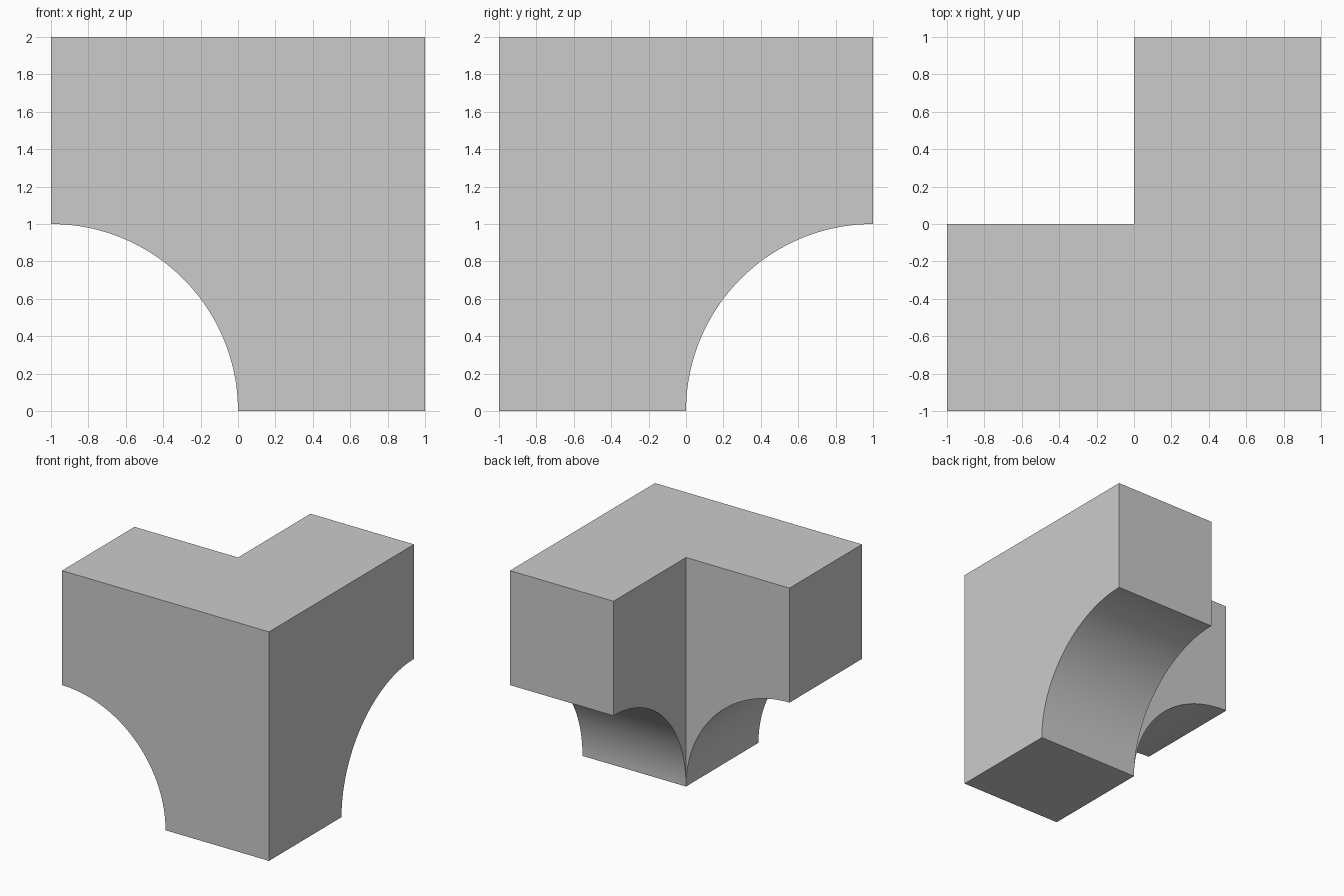
import bpy
import bmesh
from math import sin, cos, pi, radians
from mathutils import Vector

if "Cube" in bpy.data.objects:
    bpy.data.objects.remove(bpy.data.objects["Cube"])

ARC_STEPS = 48


def add_prism(bm, profile, sweep, place, open_sides):
    """Sweep a profile into a prism, leaving out the listed side faces."""
    a = [bm.verts.new(place(Vector(p))) for p in profile]
    b = [bm.verts.new(place(Vector(p) + Vector(sweep))) for p in profile]
    bm.faces.new(a)
    bm.faces.new(b)
    n = len(a)
    for i in range(n):
        if i not in open_sides:
            j = (i + 1) % n
            bm.faces.new((a[i], a[j], b[j], b[i]))


bm = bmesh.new()

# Corner pier, open where the two arms join it (left and back)
pier = [(0, -1, 0), (1, -1, 0), (1, 0, 0), (0, 0, 0)]
add_prism(bm, pier, (0, 0, 2), lambda v: v, {2, 3})

# Arm with a quarter-circle underside, open at the pier
arc = [(-1 + sin(t), -1, cos(t))
       for t in (i * pi / 2 / ARC_STEPS for i in range(ARC_STEPS + 1))]
arm = arc + [(0, -1, 2), (-1, -1, 2)]
join = {ARC_STEPS}

# Left arm, and its mirror across the diagonal as the back arm
add_prism(bm, arm, (0, 1, 0), lambda v: v, join)
add_prism(bm, arm, (0, 1, 0), lambda v: Vector((-v.y, -v.x, v.z)), join)

# Weld into one closed solid and merge the flat faces
bmesh.ops.remove_doubles(bm, verts=bm.verts, dist=1e-5)
bmesh.ops.dissolve_limit(bm, angle_limit=radians(0.2),
                         verts=bm.verts, edges=bm.edges)
bmesh.ops.recalc_face_normals(bm, faces=bm.faces)

mesh = bpy.data.meshes.new("arched_corner_block")
bm.to_mesh(mesh)
bm.free()
block = bpy.data.objects.new("arched_corner_block", mesh)
bpy.context.collection.objects.link(block)

# Smooth arches, crisp edges
bpy.context.view_layer.objects.active = block
block.select_set(True)
bpy.ops.object.shade_smooth_by_angle(angle=radians(30))
